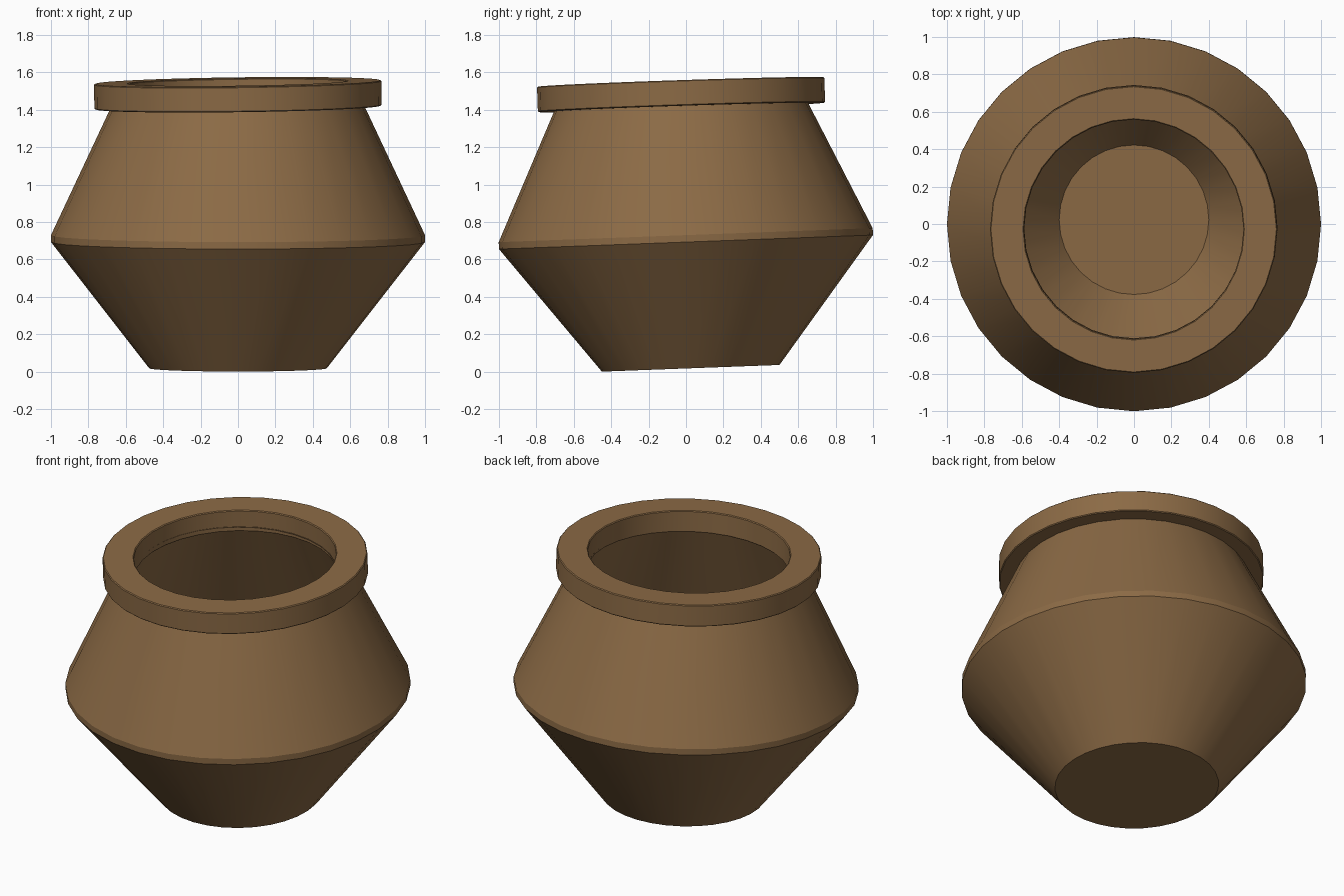
import bpy, bmesh, math

cube = bpy.data.objects.get("Cube")
if cube:
    bpy.data.objects.remove(cube, do_unlink=True)

SIDES = 32

clay = bpy.data.materials.new("brown clay")
clay.use_nodes = True
clay.diffuse_color = (0.26, 0.145, 0.06, 1)
clay.node_tree.nodes["Principled BSDF"].inputs["Base Color"].default_value = clay.diffuse_color


def lathe(name, profile, location, tilt, closed=False):
    """Turn (radius, height) points round z; open profiles get capped ends."""
    bm = bmesh.new()
    rings = []
    for radius, height in profile:
        ring = []
        for i in range(SIDES):
            a = math.tau * i / SIDES
            ring.append(bm.verts.new((radius * math.cos(a), radius * math.sin(a), height)))
        rings.append(ring)
    pairs = list(zip(rings, rings[1:]))
    if closed:
        pairs.append((rings[-1], rings[0]))
    else:
        bm.faces.new(rings[0])
        bm.faces.new(rings[-1])
    for low, high in pairs:
        for i in range(SIDES):
            j = (i + 1) % SIDES
            bm.faces.new((low[i], low[j], high[j], high[i]))
    bmesh.ops.recalc_face_normals(bm, faces=bm.faces)
    mesh = bpy.data.meshes.new(name)
    bm.to_mesh(mesh)
    bm.free()
    mesh.materials.append(clay)
    obj = bpy.data.objects.new(name, mesh)
    bpy.context.collection.objects.link(obj)
    obj.location = location
    obj.rotation_euler = [math.radians(t) for t in tilt]
    bpy.ops.object.select_all(action='DESELECT')
    obj.select_set(True)
    bpy.context.view_layer.objects.active = obj
    bpy.ops.object.shade_smooth_by_angle(angle=math.radians(20))
    return obj


# Hollow body: outer wall up from the foot, then inner wall down to the floor
lathe("pot_body",
      [(0.475, 0), (1.0, 0.675), (1.0, 0.712), (0.668, 1.42),
       (0.587, 1.42), (0.89, 0.69), (0.4, 0.06)],
      (0, 0.025, 0.018), (2.15, 0, 0))

# Flat collar around the mouth, sitting slightly askew, with eased edges
rim = lathe("pot_rim",
            [(0.768, 0), (0.768, 0.136), (0.587, 0.136), (0.587, 0)],
            (0, -0.024, 1.412), (1.9, -0.75, 0), closed=True)
bevel = rim.modifiers.new("eased_edges", 'BEVEL')
bevel.width = 0.005
bevel.segments = 1
bevel.limit_method = 'ANGLE'
bevel.angle_limit = math.radians(40)
